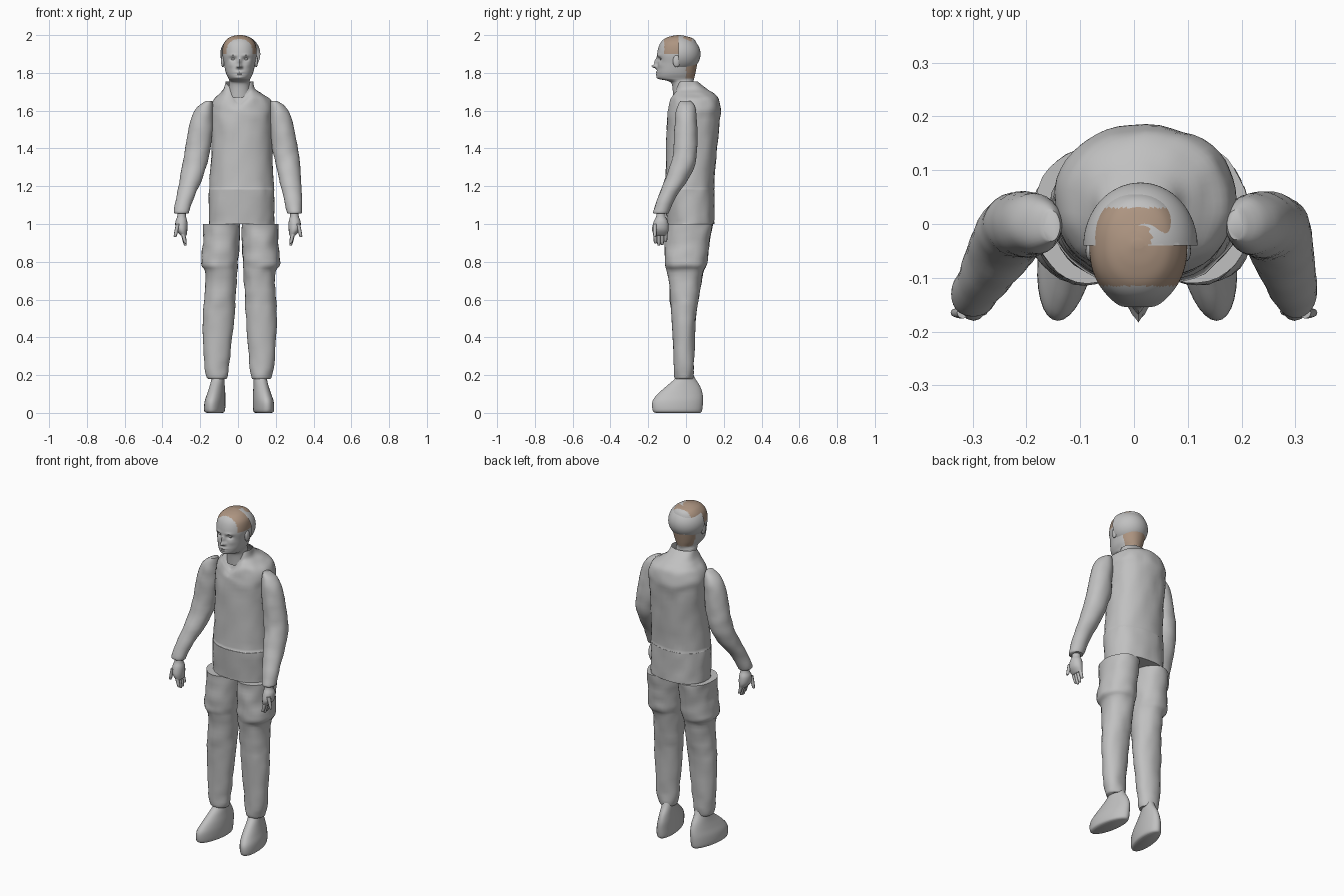
import bpy, bmesh, math
from mathutils import Vector, noise

old = bpy.data.objects.get("Cube")
if old:
    bpy.data.objects.remove(old, do_unlink=True)


def material(name, rgb):
    mat = bpy.data.materials.new(name)
    mat.use_nodes = True
    mat.diffuse_color = (*rgb, 1)
    mat.node_tree.nodes["Principled BSDF"].inputs["Base Color"].default_value = (*rgb, 1)
    return mat


GREY = material("plain grey", (0.53, 0.53, 0.53))
BROWN = material("hair brown", (0.42, 0.30, 0.22))


def finish(name, bm, rule=None, angle=50):
    """Turn a bmesh into a smooth shaded object; rule(center) marks brown faces."""
    bmesh.ops.recalc_face_normals(bm, faces=bm.faces[:])
    if rule:
        for face in bm.faces:
            face.material_index = int(rule(face.calc_center_median()))
    mesh = bpy.data.meshes.new(name)
    bm.to_mesh(mesh)
    bm.free()
    mesh.materials.append(GREY)
    if rule:
        mesh.materials.append(BROWN)
    obj = bpy.data.objects.new(name, mesh)
    bpy.context.collection.objects.link(obj)
    bpy.ops.object.select_all(action="DESELECT")
    obj.select_set(True)
    bpy.context.view_layer.objects.active = obj
    bpy.ops.object.shade_smooth_by_angle(angle=math.radians(angle))
    return obj


def smooth_rows(rows, steps):
    """Catmull-Rom interpolation through section rows."""
    result = []
    for i in range(len(rows) - 1):
        quad = [rows[max(i - 1, 0)], rows[i], rows[i + 1], rows[min(i + 2, len(rows) - 1)]]
        for s in range(steps):
            t = s / steps
            result.append([b + t / 2 * (c - a + t * (2*a - 5*b + 4*c - d + t * (3*b - a - 3*c + d)))
                           for a, b, c, d in zip(*quad)])
    return result + [list(rows[-1])]


def loft(name, rows, sides=32, steps=4, power=2.0, move=None, rule=None, open_top=False, wrinkle=0):
    """Stack rounded sections given as (z, x min, x max, y min, y max)."""
    bm = bmesh.new()
    rings = []
    for z, x0, x1, y0, y1 in smooth_rows(rows, steps):
        ring = []
        for k in range(sides):
            a = math.tau * k / sides
            c, s = math.cos(a), math.sin(a)
            u = math.copysign(abs(c) ** (2 / power), c)
            v = math.copysign(abs(s) ** (2 / power), s)
            p = Vector(((x0 + x1) / 2 + u * (x1 - x0) / 2, (y0 + y1) / 2 + v * (y1 - y0) / 2, z))
            if wrinkle:
                p += Vector((c, s, 0)) * wrinkle * noise.noise(p * 18)
            ring.append(bm.verts.new(move(p) if move else p))
        rings.append(ring)
    for low, high in zip(rings, rings[1:]):
        for k in range(sides):
            m = (k + 1) % sides
            bm.faces.new((low[k], low[m], high[m], high[k]))
    bm.faces.new(rings[0])
    if not open_top:
        bm.faces.new(rings[-1])
    return finish(name, bm, rule)


def ellipsoid(name, center, radii):
    bm = bmesh.new()
    bmesh.ops.create_uvsphere(bm, u_segments=16, v_segments=10, radius=1)
    bmesh.ops.scale(bm, vec=radii, verts=bm.verts)
    bmesh.ops.translate(bm, vec=center, verts=bm.verts)
    return finish(name, bm)


def mirrored(rows, shift):
    return [(z, shift(z) - x1, shift(z) - x0, y0, y1) for z, x0, x1, y0, y1 in rows]


def pair(name, rows, shift, **options):
    loft("right_" + name, rows, **options)
    loft("left_" + name, mirrored(rows, shift), **options)


# Shirt with a standing collar that opens in a V at the front
torso = [(1.0, -.155, .192, -.1, .15), (1.02, -.155, .192, -.1, .15), (1.17, -.155, .192, -.115, .15),
         (1.2, -.15, .188, -.11, .148), (1.4, -.142, .182, -.105, .165), (1.55, -.145, .185, -.1, .178),
         (1.61, -.145, .188, -.095, .182), (1.66, -.128, .17, -.085, .172), (1.69, -.1, .128, -.075, .148),
         (1.715, -.08, .092, -.068, .11), (1.755, -.068, .08, -.055, .062)]


def open_collar(p):
    if p.z > 1.6 and p.y < 0.01:
        p.z -= 0.085 * max(0, 1 - abs(p.x) / 0.07) * min(1, (p.z - 1.6) / 0.12)
    return p


loft("shirt", torso, sides=48, power=2.25, move=open_collar, open_top=True, wrinkle=.006)

# Trousers with fuller thighs that end in a step above the knee
leg = [(.18, -.16, -.06, -.055, .035), (.2, -.17, -.055, -.062, .04), (.3, -.182, -.042, -.065, .042),
       (.5, -.185, -.022, -.075, .052), (.62, -.178, -.012, -.085, .07), (.74, -.172, -.005, -.098, .09),
       (.78, -.196, 0, -.11, .108), (.82, -.195, .004, -.112, .115), (.9, -.185, .008, -.112, .125),
       (.98, -.185, .01, -.11, .138), (1.0, -.185, .01, -.11, .14)]
pair("trouser_leg", leg, lambda z: .01 + .02 * z, power=2.1, wrinkle=.006)

# Feet, flat soled, toes turned slightly outwards
foot = [(0, -.165, -.085, -.16, .075), (.012, -.178, -.074, -.176, .085), (.06, -.176, -.072, -.178, .09),
        (.1, -.165, -.074, -.15, .088), (.14, -.155, -.078, -.105, .075), (.18, -.148, -.08, -.06, .05),
        (.21, -.145, -.082, -.045, .035)]


def splay(p):
    p.x += math.copysign(0.14, p.x) * -(p.y + 0.06)
    return p


pair("foot", foot, lambda z: .012, move=splay)


# Sleeves
def arm_shift(z):
    return min(.036, max(0, (z - 1.06) * .14))


arm = [(1.055, -.335, -.262, -.168, -.095), (1.07, -.34, -.256, -.172, -.088), (1.15, -.325, -.228, -.145, -.05),
       (1.24, -.308, -.19, -.11, .015), (1.32, -.293, -.163, -.08, .05), (1.4, -.28, -.145, -.065, .06),
       (1.5, -.262, -.135, -.062, .06), (1.58, -.24, -.132, -.055, .055), (1.625, -.21, -.133, -.045, .045),
       (1.652, -.168, -.138, -.03, .025)]
pair("sleeve", arm, arm_shift, sides=28, wrinkle=.004)

# Hands: palm, four hanging fingers and a thumb
palm = [(.94, -.305, -.272, -.17, -.1), (.97, -.328, -.268, -.18, -.092), (1.01, -.332, -.268, -.172, -.095),
        (1.04, -.322, -.275, -.158, -.108), (1.08, -.32, -.275, -.155, -.11)]
pair("palm", palm, lambda z: 0, sides=16)


def digit_rows(x, y, top, length, lean):
    return [(top - length * t, x + lean * t - r, x + lean * t + r, y - r, y + r)
            for t, r in ((1, .004), (.92, .008), (.5, .010), (0, .011))]


for i, size in enumerate((.06, .072, .068, .052)):
    pair("finger_%d" % (i + 1), digit_rows(-.294, -.162 + i * .018, .957, size, .016),
         lambda z: 0, sides=8, steps=2)
pair("thumb", digit_rows(-.318, -.165, 1.0, .07, -.016), lambda z: 0, sides=8, steps=2)

# Head and neck; the face is shaped by soft bumps and hollows
head = [(1.67, -.052, .068, -.068, .045), (1.74, -.048, .064, -.075, .04), (1.758, -.046, .062, -.1, .04),
        (1.77, -.05, .066, -.146, .043), (1.8, -.064, .08, -.154, .05), (1.85, -.075, .091, -.15, .06),
        (1.9, -.083, .099, -.153, .068), (1.95, -.077, .093, -.14, .058), (1.98, -.056, .072, -.115, .04),
        (1.994, -.03, .046, -.08, .0), (2.0, -.002, .018, -.045, -.03)]
MID = .008
# x offset, height, push forward, width, height spread
features = [(0, 1.834, .03, .011, .010), (0, 1.858, .018, .009, .018), (0, 1.803, .007, .022, .005),
            (0, 1.791, .006, .018, .005), (0, 1.775, .006, .02, .008), (0, 1.797, -.005, .025, .002)]
for side in (-1, 1):
    features += [(side * .034, 1.873, -.014, .016, .009), (side * .034, 1.893, .005, .02, .006),
                 (side * .013, 1.83, .009, .006, .006), (side * .045, 1.842, .004, .018, .014)]


def shape_face(p):
    if p.y < -.07:
        x, z = p.x, p.z
        for fx, fz, push, sx, sz in features:
            p.y -= push * math.exp(-((x - MID - fx) / sx) ** 2 - ((z - fz) / sz) ** 2)
    return p


def is_hair(c):
    crown = c.z > 1.9 and -.115 < c.y < .03
    nape = 1.77 < c.z < 1.85 and c.y > .0
    return crown or nape


loft("head", head, sides=96, steps=8, power=2.15, move=shape_face, rule=is_hair)
for side, label in ((-1, "right"), (1, "left")):
    ellipsoid(label + "_eye", (MID + side * .033, -.127, 1.873), (.012, .012, .007))
    ellipsoid(label + "_ear", (MID + side * .088, -.05, 1.862), (.010, .02, .032))

# Skullcap: back half of a dome, cut straight at the front and bottom
cap = bmesh.new()
bmesh.ops.create_uvsphere(cap, u_segments=64, v_segments=48, radius=1)
bmesh.ops.scale(cap, vec=(.106, .117, .1), verts=cap.verts)
bmesh.ops.translate(cap, vec=(.012, -.04, 1.9), verts=cap.verts)
for point, normal in (((0, -.04, 0), (0, -1, 0)), ((0, 0, 1.83), (0, 0, -1))):
    bmesh.ops.bisect_plane(cap, geom=cap.verts[:] + cap.edges[:] + cap.faces[:],
                           plane_co=point, plane_no=normal, clear_outer=True)
finish("skullcap", cap, lambda c: c.z > 1.95 and math.hypot(c.x - MID, c.y + .025) < .025)
